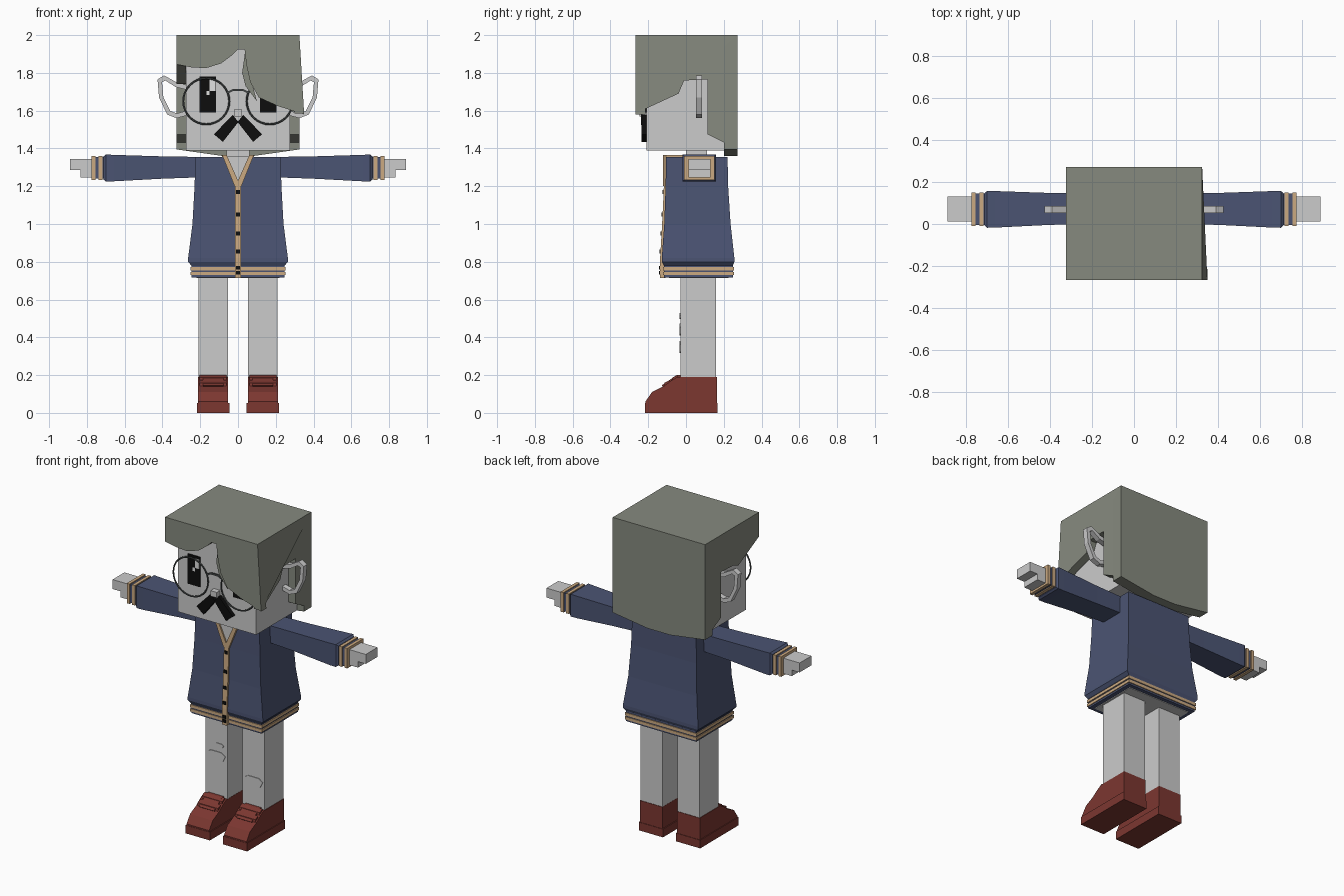
import bpy, bmesh, math
from mathutils import Vector

if "Cube" in bpy.data.objects:
    bpy.data.objects.remove(bpy.data.objects["Cube"], do_unlink=True)


def material(name, r, g, b):
    m = bpy.data.materials.new(name)
    m.use_nodes = True
    m.diffuse_color = (r, g, b, 1)
    m.node_tree.nodes["Principled BSDF"].inputs["Base Color"].default_value = (r, g, b, 1)
    return m


HAIR = material("ash hair", .24, .255, .212)
SKIN = material("pale skin", .6, .6, .6)
BLUE = material("navy cloth", .07, .088, .17)
TAN = material("tan trim", .6, .4, .22)
RED = material("red leather", .2, .038, .03)
BLACK = material("black", .004, .004, .004)
STEEL = material("grey metal", .08, .09, .09)
WHITE = material("eye highlight", .75, .75, .75)


def finish(name, bm, mat):
    bmesh.ops.recalc_face_normals(bm, faces=bm.faces)
    me = bpy.data.meshes.new(name)
    bm.to_mesh(me)
    bm.free()
    me.materials.append(mat)
    ob = bpy.data.objects.new(name, me)
    bpy.context.collection.objects.link(ob)
    return ob


def loft(name, rings, mat):
    """Skin a list of equal-length point rings and cap both ends."""
    bm = bmesh.new()
    vs = [[bm.verts.new(p) for p in ring] for ring in rings]
    n = len(vs[0])
    for a, b in zip(vs, vs[1:]):
        for i in range(n):
            bm.faces.new((a[i], a[(i + 1) % n], b[(i + 1) % n], b[i]))
    bm.faces.new(vs[0])
    bm.faces.new(vs[-1])
    return finish(name, bm, mat)


def prism(name, pts, axis, a, b, mat):
    """Extrude an outline along an axis: y takes (x, z) points, x takes (y, z)."""
    place = (lambda p, d: (p[0], d, p[1])) if axis == "y" else (lambda p, d: (d, p[0], p[1]))
    return loft(name, [[place(p, d) for p in pts] for d in (a, b)], mat)


def box(name, x, y, z, mat):
    return prism(name, [(x[0], z[0]), (x[1], z[0]), (x[1], z[1]), (x[0], z[1])], "y", y[0], y[1], mat)


def rect(z, hx, y0, y1):
    return [(-hx, y0, z), (hx, y0, z), (hx, y1, z), (-hx, y1, z)]


def span(s, a, b):
    return sorted((s * a, s * b))


def flip(pts, s):
    return [(s * x, z) for x, z in pts]


# Head and neck
box("head", (-.275, .275), (-.21, .22), (1.39, 1.96), SKIN)
box("neck", (-.06, .06), (0, .11), (1.3, 1.4), SKIN)

# Hair: cap, back, sides with ear openings, fringe
box("hair_cap", (-.3, .3), (-.24, .25), (1.94, 2), HAIR)
prism("hair_back", [(-.325, 2), (-.325, 1.395), (-.08, 1.36), (.08, 1.36), (.325, 1.395), (.325, 2)],
      "y", .2, .272, HAIR)
for s, side, front in ((1, "left", [(-.268, 1.585), (-.04, 1.69)]),
                       (-1, "right", [(-.268, 1.845), (-.06, 1.74)])):
    ob = prism("hair_" + side, [(-.268, 2)] + front + [(-.01, 1.76), (.115, 1.765), (.115, 1.475),
               (.272, 1.395), (.272, 2)], "x", s * .275, s * .325, HAIR)
    for v in ob.data.vertices:
        if v.co.y < -.2 and v.co.z < 1.6:
            v.co.x += .025
prism("fringe_right", [(-.325, 2), (-.325, 1.845), (-.25, 1.83), (-.17, 1.825), (-.09, 1.85),
      (-.03, 1.895), (0, 1.925), (.01, 2)], "y", -.268, -.21, HAIR)
prism("fringe_left", [(0, 2), (0, 1.925), (.035, 1.925), (.045, 1.84), (.065, 1.75), (.11, 1.67),
      (.21, 1.625), (.35, 1.58), (.325, 1.8), (.325, 2)], "y", -.268, -.215, HAIR)
prism("fringe_strand", [(.04, 1.93), (.022, 1.8), (.04, 1.73), (.1, 1.65), (.07, 1.76)],
      "y", -.25, -.215, HAIR)

# Ears, eyes, glasses, moustache
EAR = [(.27, 1.735), (.325, 1.75), (.392, 1.787), (.426, 1.765), (.418, 1.67), (.375, 1.58), (.325, 1.56), (.27, 1.575)]
EAR_IN = [(.27, 1.71), (.33, 1.725), (.385, 1.76), (.402, 1.75), (.395, 1.67), (.36, 1.6), (.325, 1.585), (.27, 1.6)]
LASH = [(-.028, 1.578), (.002, 1.54), (-.08, 1.435), (-.127, 1.475)]
for s, side in ((1, "left"), (-1, "right")):
    prism("ear_" + side, flip(EAR + EAR_IN[::-1], s), "y", .052, .086, SKIN)
    box("eye_" + side, span(s, .117, .205), (-.216, -.209), (1.59, 1.78), BLACK)
    prism("moustache_" + side, flip(LASH, s), "y", -.235, -.209, BLACK)
    bpy.ops.mesh.primitive_torus_add(location=(s * .168, -.235, 1.65), rotation=(math.pi / 2, 0, 0),
                                     major_radius=.122, minor_radius=.005,
                                     major_segments=32, minor_segments=6)
    rim = bpy.context.object
    rim.name = "glasses_rim_" + side
    rim.data.materials.append(STEEL)
    bpy.ops.object.shade_smooth_by_angle()
prism("glasses_bridge", [(-.055, 1.69), (-.025, 1.705), (.025, 1.705), (.055, 1.69), (.055, 1.7),
      (.025, 1.715), (-.025, 1.715), (-.055, 1.7)], "y", -.24, -.23, STEEL)
box("eye_glint", (-.15, -.12), (-.219, -.215), (1.705, 1.765), WHITE)
box("eye_glint_small", (-.168, -.15), (-.219, -.215), (1.682, 1.705), WHITE)
box("nose", (-.022, .022), (-.245, -.209), (1.57, 1.605), SKIN)

# Jacket body with flared bottom, hem bands and open underside
loft("jacket", [rect(1.355, .225, -.105, .22), rect(1.2, .23, -.108, .223), rect(1, .241, -.115, .236),
     rect(.82, .264, -.128, .256), rect(.8, .264, -.128, .256), rect(.775, .243, -.115, .246)], BLUE)
for i, (z0, z1) in enumerate(((.718, .73), (.746, .756), (.772, .784))):
    box(f"hem_{i}", (-.247, .247), (-.116, .25), (z0, z1), BLUE)
for i, z in enumerate((.729, .755)):
    box(f"hem_stripe_{i}", (-.252, .252), (-.121, .255), (z, z + .018), TAN)
box("hips", (-.22, .22), (-.09, .225), (.714, .74), SKIN)


# Neckline, placket and buttons follow the sloping front
def front_y(z):
    return -.105 - .024 * max(0, min(1, (1.355 - z) / .535)) ** 1.4


prism("chest", [(-.07, 1.357), (0, 1.21), (.07, 1.357)], "y", -.112, -.1, SKIN)
box("collar_floor", (-.066, .066), (-.1, .11), (1.34, 1.358), SKIN)
for s, side in ((1, "left"), (-1, "right")):
    prism("lapel_" + side, flip([(.06, 1.365), (.084, 1.365), (.018, 1.2), (0, 1.2), (0, 1.23)], s),
          "y", -.121, -.1, TAN)
    box("collar_" + side, span(s, .064, .084), (-.1, .12), (1.34, 1.366), TAN)
box("collar_back", (-.084, .084), (.11, .128), (1.34, 1.366), TAN)
loft("placket", [[(-.017, front_y(z) - .008, z), (.017, front_y(z) - .008, z),
                  (.017, front_y(z) + .02, z), (-.017, front_y(z) + .02, z)]
                 for z in (1.215, 1.1, 1, .9, .82, .715)], TAN)
for i, z in enumerate((1.17, 1.05, .95, .855, .768, .742)):
    box(f"button_{i}", (-.01, .01), (front_y(z) - .013, front_y(z)), (z - .01, z + .01), BLACK)


# Sleeves, cuffs and stepped hands
def arm_ring(x, y0, y1, z0, z1):
    return [(x, y0, z0), (x, y1, z0), (x, y1, z1), (x, y0, z1)]


for s, side in ((1, "left"), (-1, "right")):
    loft("sleeve_" + side, [arm_ring(s * .2, 0, .145, 1.247, 1.355), arm_ring(s * .4, -.004, .148, 1.24, 1.358),
         arm_ring(s * .66, -.017, .157, 1.226, 1.366), arm_ring(s * .7, -.018, .158, 1.226, 1.368),
         arm_ring(s * .712, -.008, .148, 1.235, 1.358)], BLUE)
    box("cuff_" + side, span(s, .7, .77), (-.004, .145), (1.24, 1.355), BLUE)
    for i, x in enumerate((.718, .755)):
        box(f"cuff_stripe_{side}_{i}", span(s, x, x + .02), (-.01, .151), (1.234, 1.361), TAN)
    prism("hand_" + side, flip([(.76, 1.247), (.835, 1.247), (.835, 1.285), (.89, 1.285),
          (.89, 1.345), (.76, 1.345)], s), "y", .012, .13, SKIN)

# Legs and shoes with tongue and straps
SHOE = [(-.215, 0), (-.215, .06), (-.18, .11), (-.12, .14), (-.08, .17), (-.045, .19), (.163, .19), (.163, 0)]
for s, side in ((1, "left"), (-1, "right")):
    box("leg_" + side, span(s, .053, .208), (-.03, .16), (.15, .74), SKIN)
    shoe = prism("shoe_" + side, SHOE, "x", s * .052, s * .211, RED)
    box("shoe_sole_" + side, span(s, .046, .216), (-.217, .166), (0, .052), RED)
    prism("shoe_tongue_" + side, [(-.11, .13), (-.13, .145), (-.05, .2), (-.02, .2), (-.02, .15)],
          "x", s * .078, s * .185, RED)
    for i in range(2):
        y, z = -.118 + .042 * i, .143 + .028 * i
        prism(f"shoe_strap_{side}_{i}", [(y, z), (y + .004, z + .016), (y + .03, z + .03), (y + .034, z)],
              "x", s * .06, s * .203, RED)

# Raised knee patches
PATCH = [(-.07, .01), (-.04, .03), (.04, .03), (.07, .01), (.05, -.03), (0, -.038), (-.05, -.03)]
for name, x, z, k in (("knee_patch_right", -.132, .445, .95), ("knee_patch_small", -.11, .515, .45),
                      ("knee_patch_left", .13, .352, .95)):
    prism(name, [(x + px * k, z + pz * k) for px, pz in PATCH], "y", -.034, -.029, SKIN)
